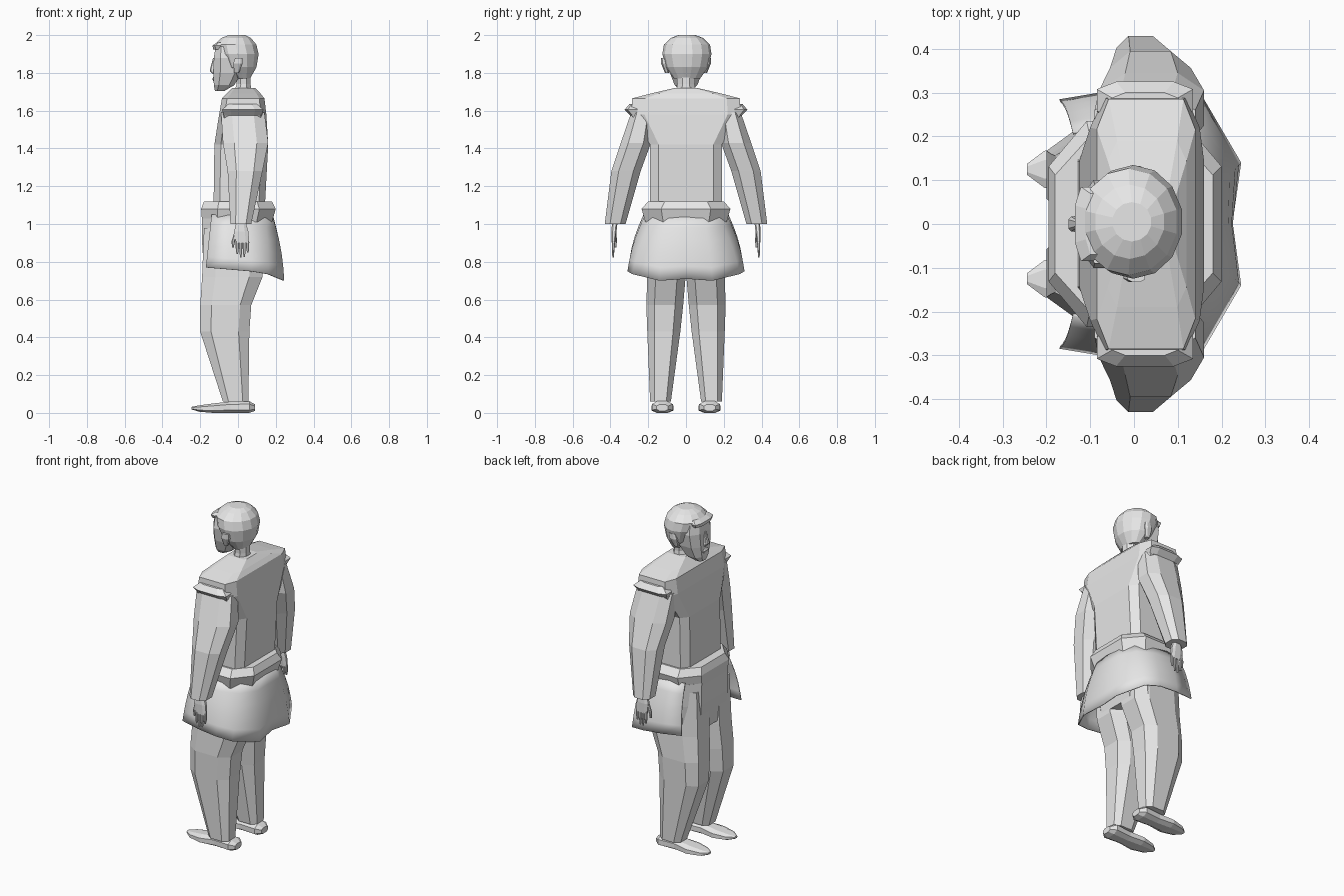
import bpy, bmesh, math
from mathutils import Vector

default = bpy.data.objects.get("Cube")
if default:
    bpy.data.objects.remove(default, do_unlink=True)

GREY = (0.8, 0.8, 0.8, 1)
grey = bpy.data.materials.new("plain grey")
grey.use_nodes = True
grey.diffuse_color = GREY
grey.node_tree.nodes["Principled BSDF"].inputs["Base Color"].default_value = GREY


def loft(name, rings, closed=True):
    """Skin a list of equal point rings; closed rings also get end caps."""
    bm = bmesh.new()
    rows = [[bm.verts.new(p) for p in ring] for ring in rings]
    count = len(rows[0])
    for low, high in zip(rows, rows[1:]):
        for i in range(count if closed else count - 1):
            j = (i + 1) % count
            bm.faces.new((low[i], low[j], high[j], high[i]))
    if closed:
        bm.faces.new(rows[0])
        bm.faces.new(rows[-1])
    bmesh.ops.recalc_face_normals(bm, faces=bm.faces)
    mesh = bpy.data.meshes.new(name)
    bm.to_mesh(mesh)
    bm.free()
    mesh.materials.append(grey)
    obj = bpy.data.objects.new(name, mesh)
    bpy.context.collection.objects.link(obj)
    return obj


def octagon(u0, u1, v0, v1, cut):
    """Corner-cut rectangle in two coordinates."""
    a, b = (u1 - u0) * cut, (v1 - v0) * cut
    return [(u0 + a, v0), (u1 - a, v0), (u1, v0 + b), (u1, v1 - b),
            (u1 - a, v1), (u0 + a, v1), (u0, v1 - b), (u0, v0 + b)]


def upright(name, sections, cut, side=1):
    """Stack of sections (z, x0, x1, y0, y1)."""
    return loft(name, [[(x, y * side, z) for x, y in octagon(x0, x1, y0, y1, cut)]
                       for z, x0, x1, y0, y1 in sections])


def centred(name, sections, cut):
    """Stack of symmetric sections (z, x0, x1, half width)."""
    return upright(name, [(z, a, b, -w, w) for z, a, b, w in sections], cut)


def rounded(name, sections, sides=12, shift=0):
    """Stack of elliptical sections (z, x0, x1, half width)."""
    turns = [math.tau * (i + .5) / sides for i in range(sides)]
    return loft(name, [[((a + b) / 2 + (b - a) / 2 * math.cos(t),
                         shift + w * math.sin(t), z) for t in turns]
                       for z, a, b, w in sections])


# Jacket body, with square shoulders and a sloping collar
centred("jacket", [(1.05, -.13, .14, .19), (1.42, -.125, .16, .19),
                   (1.58, -.10, .15, .29), (1.665, -.085, .14, .285),
                   (1.69, -.06, .12, .19), (1.72, -.03, .09, .06)], .12)

# Belt and hips
centred("belt", [(1.01, -.19, .18, .215), (1.08, -.195, .2, .235),
                 (1.12, -.18, .18, .2)], .22)
centred("hips", [(.74, -.18, .13, .2), (.9, -.19, .16, .21),
                 (1.03, -.19, .17, .21)], .2)

# Open-fronted skirt: half outline from front edge to centre back
TOP = [(-.14, .21), (-.05, .225), (.05, .215), (.14, .17), (.18, .09), (.185, 0)]
HEM = [(-.17, .285), (-.05, .305), (.07, .31), (.16, .285), (.245, .14), (.225, 0)]
HEM_Z = [.77, .76, .75, .735, .7, .71]


def skirt_row(f):
    bulge = .015 * math.sin(math.pi * f)
    half = []
    for (ax, ay), (bx, by), z in zip(TOP, HEM, HEM_Z):
        point = Vector((ax, ay, 1.05)).lerp(Vector((bx, by, z)), f)
        out = Vector((max(point.x, 0), point.y, 0)).normalized()
        half.append(point + out * bulge)
    return half + [Vector((p.x, -p.y, p.z)) for p in reversed(half[:-1])]


skirt = loft("skirt", [skirt_row(i / 5) for i in range(6)], closed=False)
for face in skirt.data.polygons:
    face.use_smooth = True
shell = skirt.modifiers.new("cloth thickness", "SOLIDIFY")
shell.thickness = .006

# Limbs, built once per side
for side, label in ((-1, "left"), (1, "right")):
    upright(label + "_trouser_leg",
            [(.06, -.08, .055, .08, .19), (.43, -.2, .06, .03, .205),
             (.57, -.2, .07, .015, .21), (.72, -.19, .13, .002, .205),
             (.98, -.18, .14, .002, .2)], .22, side)

    upright(label + "_sleeve",
            [(1.0, -.04, .07, .32, .43), (1.28, -.055, .13, .24, .395),
             (1.43, -.08, .16, .185, .345), (1.59, -.09, .14, .17, .29)], .25, side)

    # Flared cap at the shoulder seam
    upright(label + "_shoulder_cap",
            [(1.575, -.075, .125, .24, .295), (1.605, -.085, .135, .24, .325),
             (1.635, -.05, .1, .24, .3)], .2, side)

    # Flat hand with four fingers and a thumb
    upright(label + "_palm",
            [(.9, -.012, .06, .375, .393), (.96, -.02, .055, .368, .395),
             (1.03, -.005, .035, .36, .39)], .25, side)
    for i, tip in enumerate((.84, .823, .826, .85)):
        x = -.012 + i * .0185
        upright(f"{label}_finger_{i + 1}",
                [(tip, x + .004, x + .012, .382, .39),
                 (.87, x, x + .016, .378, .392),
                 (.91, x, x + .016, .376, .392)], .25, side)
    upright(label + "_thumb",
            [(.875, -.032, -.022, .368, .38), (.91, -.034, -.016, .366, .382),
             (.97, -.015, .01, .368, .388)], .25, side)

    # Low shoe, skinned from heel to toe: x, half width, bottom, top
    shoe = [(.09, .03, .01, .045), (.06, .055, 0, .062), (-.04, .047, 0, .06),
            (-.13, .058, 0, .05), (-.205, .042, .006, .04), (-.245, .012, .018, .032)]
    loft(label + "_shoe", [[(x, side * (.125 + y), z) for y, z in
                            octagon(-w, w, low, high, .25)] for x, w, low, high in shoe])

    # Ear
    upright(label + "_ear",
            [(1.8, -.02, .005, .09, .112), (1.85, -.025, .025, .1, .132),
             (1.88, -.015, .025, .11, .132)], .25, side)

# Neck, head and face
rounded("neck", [(1.68, -.03, .075, .06), (1.74, -.01, .07, .05),
                 (1.83, -.02, .07, .055)], 8)
rounded("hair", [(1.77, -.01, .065, .07), (1.83, -.08, .1, .112),
                 (1.9, -.115, .112, .13), (1.95, -.125, .1, .122),
                 (1.985, -.09, .07, .085), (2.0, -.05, .04, .045)], 14, .005)
centred("face", [(1.705, -.122, -.07, .03), (1.735, -.128, -.02, .06),
                 (1.8, -.13, .02, .085), (1.88, -.128, .02, .1),
                 (1.94, -.118, .0, .09)], .24)
centred("brow", [(1.925, -.132, -.08, .075), (1.945, -.135, -.08, .085),
                 (1.962, -.11, -.07, .07)], .25)
centred("nose", [(1.795, -.135, -.12, .016), (1.812, -.15, -.12, .017),
                 (1.88, -.132, -.12, .008)], .2)
centred("lips", [(1.755, -.13, -.11, .02), (1.767, -.136, -.11, .028),
                 (1.779, -.13, -.11, .02)], .2)
